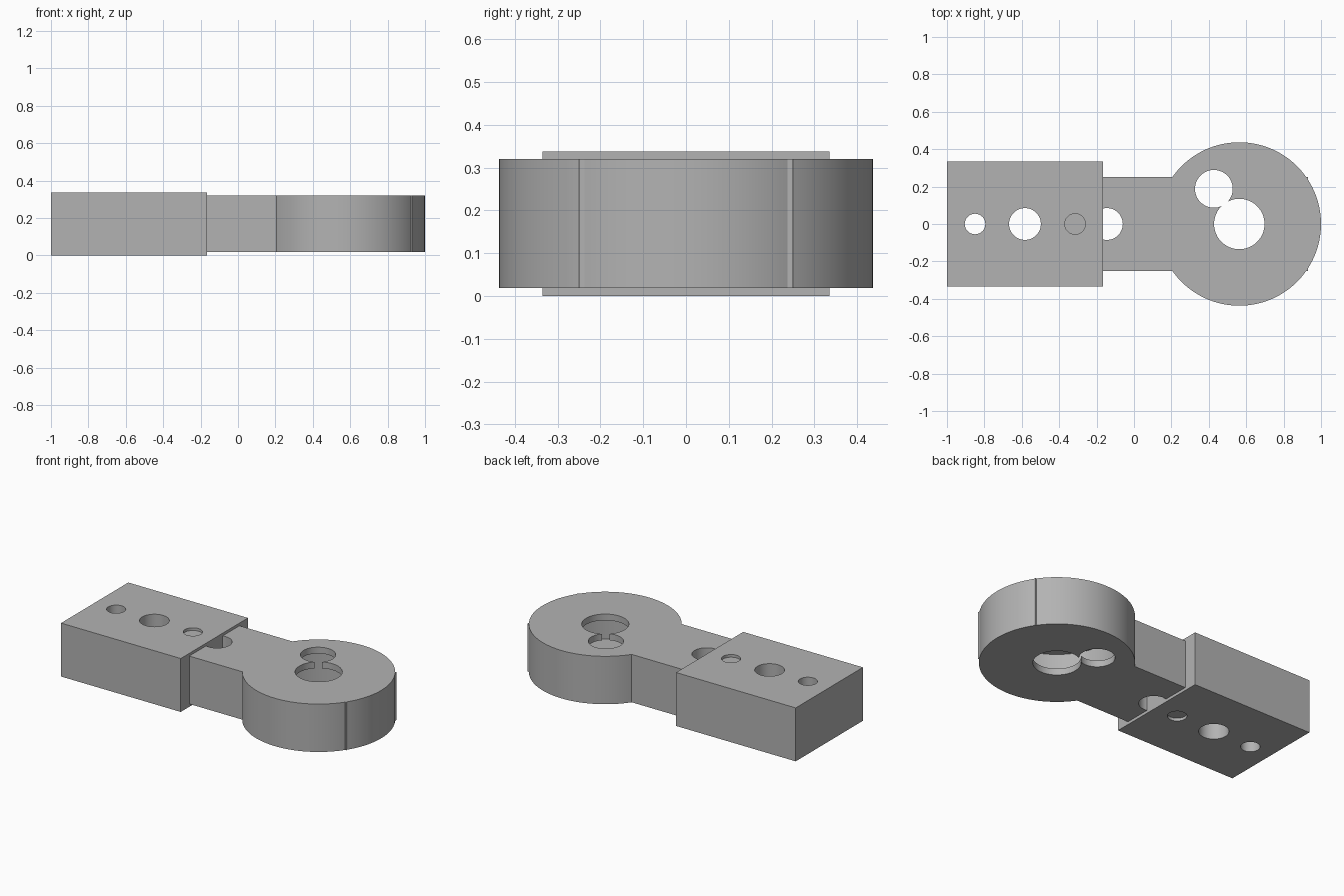
import bpy
import math

default = bpy.data.objects.get("Cube")
if default:
    bpy.data.objects.remove(default, do_unlink=True)

# Single plain grey material
grey = bpy.data.materials.new("plain grey")
grey.use_nodes = True
color = (0.45, 0.45, 0.45, 1)
grey.diffuse_color = color
grey.node_tree.nodes["Principled BSDF"].inputs["Base Color"].default_value = color


def finish(ob, name):
    ob.name = name
    ob.data.materials.append(grey)
    return ob


def box(name, x0, x1, half_y, z0, z1):
    bpy.ops.mesh.primitive_cube_add(size=1, location=((x0 + x1) / 2, 0, (z0 + z1) / 2))
    ob = bpy.context.object
    ob.scale = (x1 - x0, 2 * half_y, z1 - z0)
    bpy.ops.object.transform_apply(location=True, scale=True, rotation=False)
    return finish(ob, name)


def disc(name, x, y, r, z0, z1, sides=64):
    bpy.ops.mesh.primitive_cylinder_add(vertices=sides, radius=r, depth=z1 - z0,
                                        location=(x, y, (z0 + z1) / 2))
    return finish(bpy.context.object, name)


def combine(target, tool, operation):
    """Apply a boolean and discard the tool object."""
    mod = target.modifiers.new("bool", 'BOOLEAN')
    mod.operation, mod.solver, mod.object = operation, 'EXACT', tool
    bpy.ops.object.select_all(action='DESELECT')
    bpy.context.view_layer.objects.active = target
    target.select_set(True)
    bpy.ops.object.modifier_apply(modifier=mod.name)
    bpy.data.objects.remove(tool, do_unlink=True)


def drill(target, x, y, r):
    combine(target, disc("drill", x, y, r, -0.2, 0.6, 48), 'DIFFERENCE')


# Rectangular block with a row of three holes
block = box("end_block", -1.0, -0.165, 0.335, 0, 0.337)
for x, r in ((-0.85, 0.055), (-0.583, 0.085), (-0.315, 0.055)):
    drill(block, x, 0, r)

# Tongue bar running into the block, joined to the round head
Z0, Z1 = 0.018, 0.32
arm = box("arm_with_round_head", -0.42, 0.93, 0.25, Z0, Z1)
combine(arm, disc("head", 0.563, 0, 0.437, Z0, Z1, 96), 'UNION')

# Hollow inside the head, opened by the two overlapping holes
combine(arm, disc("hollow", 0.563, 0, 0.36, Z0 + 0.04, Z1 - 0.04), 'DIFFERENCE')
for x, y, r in ((0.563, 0, 0.135), (0.427, 0.188, 0.101), (-0.145, 0, 0.085)):
    drill(arm, x, y, r)

for ob in (block, arm):
    bpy.ops.object.select_all(action='DESELECT')
    bpy.context.view_layer.objects.active = ob
    ob.select_set(True)
    bpy.ops.object.shade_smooth_by_angle(angle=math.radians(30))
